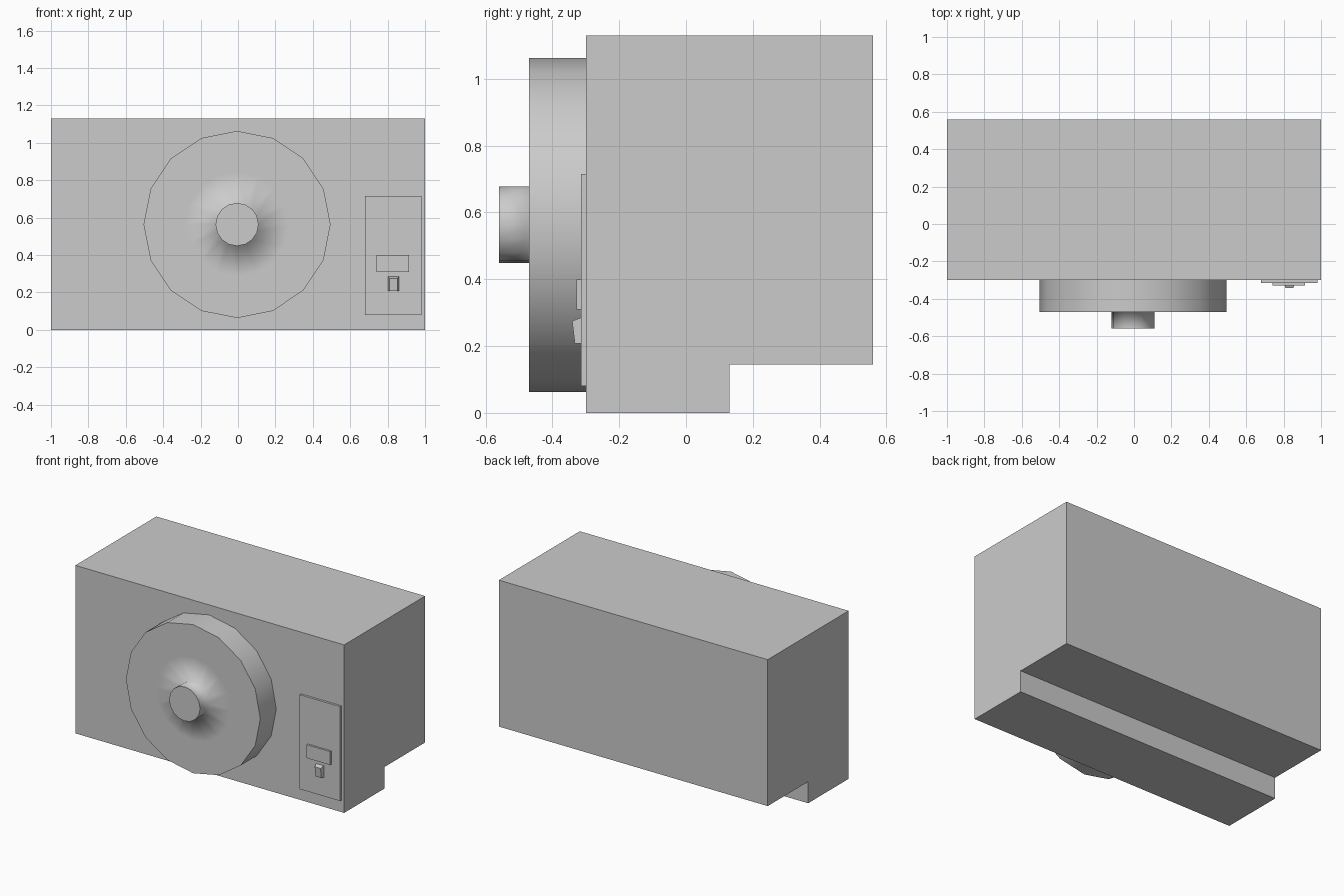
import bpy, bmesh
from math import sin, cos, pi

if "Cube" in bpy.data.objects:
    bpy.data.objects.remove(bpy.data.objects["Cube"])


def finish(name, bm):
    bmesh.ops.recalc_face_normals(bm, faces=bm.faces)
    me = bpy.data.meshes.new(name)
    bm.to_mesh(me)
    bm.free()
    ob = bpy.data.objects.new(name, me)
    bpy.context.collection.objects.link(ob)
    return ob


def extrude_x(name, profile, x0, x1, taper=0.0, front_y=None):
    """Extrude a (y, z) profile along x; points in front of front_y are narrowed by taper."""
    bm = bmesh.new()
    sides = []
    for x, s in ((x0, 1), (x1, -1)):
        sides.append([bm.verts.new((x + (s * taper if front_y is not None and y < front_y else 0), y, z))
                      for y, z in profile])
    a, b = sides
    bm.faces.new(a)
    bm.faces.new(b[::-1])
    n = len(profile)
    for i in range(n):
        j = (i + 1) % n
        bm.faces.new((a[i], b[i], b[j], a[j]))
    return finish(name, bm)


def box(name, x0, x1, y0, y1, z0, z1):
    return extrude_x(name, [(y0, z0), (y1, z0), (y1, z1), (y0, z1)], x0, x1)


# Cabinet with the stepped underside
extrude_x("cabinet", [(-0.30, 0), (0.13, 0), (0.13, 0.145), (0.56, 0.145),
                      (0.56, 1.13), (-0.30, 1.13)], -1, 1)

# Big front wheel and hub: turned profile (radius, y), 16 sides
SIDES, CX, CZ = 16, -0.005, 0.563
bm = bmesh.new()
rings = []
for r, y in [(0.50, -0.30), (0.50, -0.47), (0.28, -0.47), (0.115, -0.47), (0.115, -0.56)]:
    rings.append([bm.verts.new((CX + r * sin(2 * pi * k / SIDES), y, CZ + r * cos(2 * pi * k / SIDES)))
                  for k in range(SIDES)])
for a, b in zip(rings, rings[1:]):
    for k in range(SIDES):
        j = (k + 1) % SIDES
        bm.faces.new((a[k], a[j], b[j], b[k]))
bm.faces.new(rings[0][::-1])
bm.faces.new(rings[-1])
for f in bm.faces:
    f.smooth = True
# Crisp rims; the hub base stays softly shaded
for ring in (rings[0], rings[1], rings[4]):
    for k in range(SIDES):
        bm.edges.get((ring[k], ring[(k + 1) % SIDES])).smooth = False
finish("front_wheel", bm)

# Control panel, plate and small lever
box("control_panel", 0.68, 0.98, -0.315, -0.30, 0.08, 0.715)
box("panel_plate", 0.74, 0.915, -0.328, -0.315, 0.31, 0.40)
extrude_x("panel_lever", [(-0.315, 0.208), (-0.315, 0.285), (-0.341, 0.275), (-0.333, 0.208)],
          0.802, 0.86, taper=0.007, front_y=-0.32)
